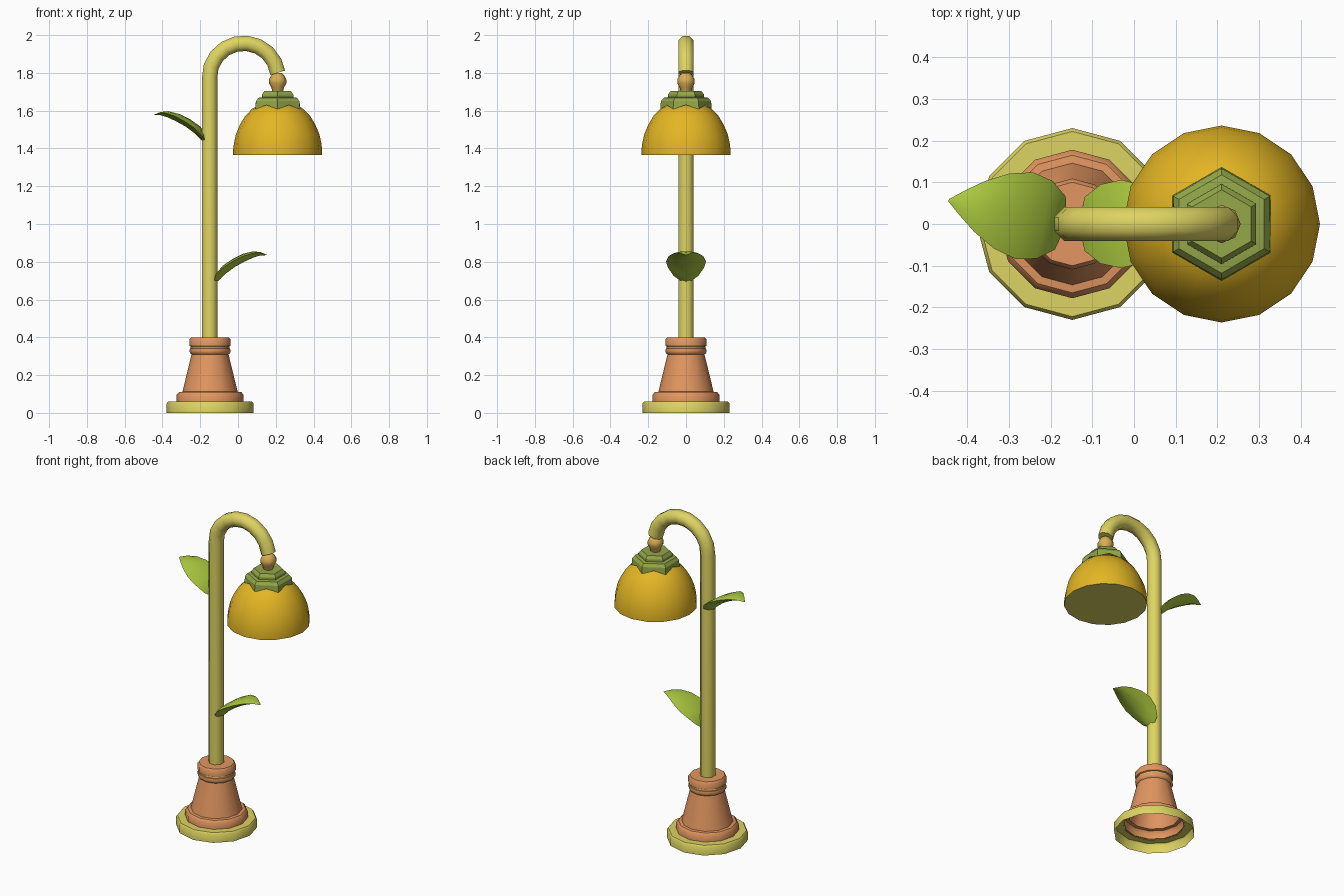
import bpy, bmesh, math
from mathutils import Vector

if "Cube" in bpy.data.objects:
    bpy.data.objects.remove(bpy.data.objects["Cube"])


def mat(name, rgb):
    m = bpy.data.materials.new(name)
    m.diffuse_color = [(c / 255 / 12.92 if c < 10 else ((c / 255 + .055) / 1.055) ** 2.4) for c in rgb] + [1]
    m.use_nodes = True
    m.node_tree.nodes["Principled BSDF"].inputs["Base Color"].default_value = m.diffuse_color
    return m


YELLOW = mat("pale_yellow", (222, 212, 98))
TERRA = mat("terracotta", (226, 150, 96))
MUSTARD = mat("mustard", (228, 182, 36))
SEPAL = mat("sepal_green", (148, 168, 74))
LEAF = mat("leaf_green", (174, 204, 64))
TAN = mat("tan", (220, 176, 84))


def finish(name, bm, material, angle=50):
    bmesh.ops.recalc_face_normals(bm, faces=bm.faces)
    me = bpy.data.meshes.new(name)
    bm.to_mesh(me)
    bm.free()
    ob = bpy.data.objects.new(name, me)
    bpy.context.collection.objects.link(ob)
    me.materials.append(material)
    bpy.ops.object.select_all(action='DESELECT')
    ob.select_set(True)
    bpy.context.view_layer.objects.active = ob
    bpy.ops.object.shade_smooth_by_angle(angle=math.radians(angle))
    return ob


def skin(bm, rings, cap_start=False, cap_end=False):
    loops = [[bm.verts.new(p) for p in r] for r in rings]
    n = len(loops[0])
    for a, b in zip(loops, loops[1:]):
        for i in range(n):
            j = (i + 1) % n
            bm.faces.new((a[i], a[j], b[j], b[i]))
    if cap_start:
        bm.faces.new(loops[0])
    if cap_end:
        bm.faces.new(loops[-1])


def lathe(name, x, profile, sides, material, cap_start=False, cap_end=False, angle=50):
    bm = bmesh.new()
    # first vertex at +y
    dirs = [(-math.sin(math.tau * i / sides), math.cos(math.tau * i / sides)) for i in range(sides)]
    skin(bm, [[(x + r * c, r * s, z) for c, s in dirs] for r, z in profile], cap_start, cap_end)
    return finish(name, bm, material, angle)


BX, SX = -0.148, 0.21    # axes of base and shade

# Base: yellow foot, open underneath, then the terracotta pot
lathe("foot", BX, [(.23, 0), (.23, .05), (.222, .06), (.17, .06)], 12, YELLOW)
lathe("pot", BX, [(.178, .058), (.178, .095), (.165, .11), (.146, .112), (.098, .31), (.106, .316),
                  (.109, .328), (.106, .341), (.1, .343)], 12, TERRA, angle=40)
lathe("pot_band", BX, [(.1, .338), (.103, .346), (.1, .354)], 12, YELLOW)
lathe("pot_collar", BX, [(.1, .35), (.109, .354), (.109, .388), (.1, .4)], 12, TERRA, cap_end=True, angle=40)

# Stem: straight tube with a hooked top
path = [(-.15, .38), (-.15, 1.775)]
cx, cz, rad = .03, 1.775, .182
path += [(cx - rad * math.cos(t), cz + rad * math.sin(t))
         for t in [math.radians(172) * k / 9 for k in range(1, 10)]]
bm = bmesh.new()
rings = []
for i, p in enumerate(path):
    if i == 0 or i == 1:
        t = Vector((0, 0, 1))
    else:
        a, b = path[i - 1], path[min(i + 1, len(path) - 1)]
        t = Vector((b[0] - a[0], 0, b[1] - a[1])).normalized()
    side = Vector((0, 1, 0))
    nrm = side.cross(t)
    c = Vector((p[0], 0, p[1]))
    rings.append([c + .044 * (math.cos(u) * side + math.sin(u) * nrm)
                  for u in [math.tau * (k + .5) / 8 for k in range(8)]])
skin(bm, rings, True, True)
finish("stem", bm, YELLOW)

# Bead joining the stem to the shade
lathe("bead", SX, [(.02, 1.80), (.034, 1.787), (.046, 1.765), (.046, 1.745), (.034, 1.723), (.026, 1.695)],
      8, TAN, True, True)

# Green sepal cap with a pointed lower edge
lathe("sepal_top", SX, [(.096, 1.665), (.096, 1.685), (.082, 1.703)], 6, SEPAL, cap_end=True, angle=30)
bm = bmesh.new()


def hexring(r, z, drop=0):
    out = []
    for i in range(12):
        t = math.tau * i / 12 + math.pi / 2
        corner = i % 2 == 0
        rr = r if corner else r * math.cos(math.pi / 6)
        out.append((SX + rr * math.cos(t), rr * math.sin(t), z - (drop if corner else 0)))
    return out


skin(bm, [hexring(.09, 1.672), hexring(.118, 1.668), hexring(.133, 1.65), hexring(.136, 1.63, .022)], cap_start=True)
finish("sepal_skirt", bm, SEPAL, 30)

# Flower shade and its closed underside
lathe("shade", SX, [(.236, 1.365), (.236, 1.39), (.231, 1.43), (.221, 1.475), (.2, 1.525), (.172, 1.572),
                    (.135, 1.61), (.09, 1.635), (.04, 1.645)], 16, MUSTARD, cap_end=True)
lathe("shade_underside", SX, [(.236, 1.365), (.12, 1.365), (.01, 1.365)], 16, YELLOW, cap_end=True)

# Leaves: lens-shaped bodies, thicker below; (distance, height, half width)
SPINE = [(0, 0, .015), (.012, .035, .065), (.05, .078, .095), (.1, .112, .106), (.155, .14, .092),
         (.21, .156, .062), (.25, .156, .032), (.285, .146, .003)]
SECTION = [(-1, 0), (-.55, .009), (0, .012), (.55, .009), (1, 0), (.55, -.018), (0, -.03), (-.55, -.018)]


def leaf(name, x, z, heading):
    h = math.radians(heading)
    d, s = Vector((math.cos(h), math.sin(h), 0)), Vector((-math.sin(h), math.cos(h), 0))
    rings = []
    for dist, up, w in SPINE:
        k = min(1, w / .08)
        rings.append([Vector((x, 0, z + up)) + d * (dist + max(0, .02 * k * (-b / .03) * (1 - dist * 4))) + s * (w * a)
                      + Vector((0, 0, b * k)) for a, b in SECTION])
    bm = bmesh.new()
    skin(bm, rings, True, True)
    finish(name, bm, LEAF, 40)


leaf("lower_leaf", -.13, .69, 0)
leaf("upper_leaf", -.165, 1.432, 168.5)
